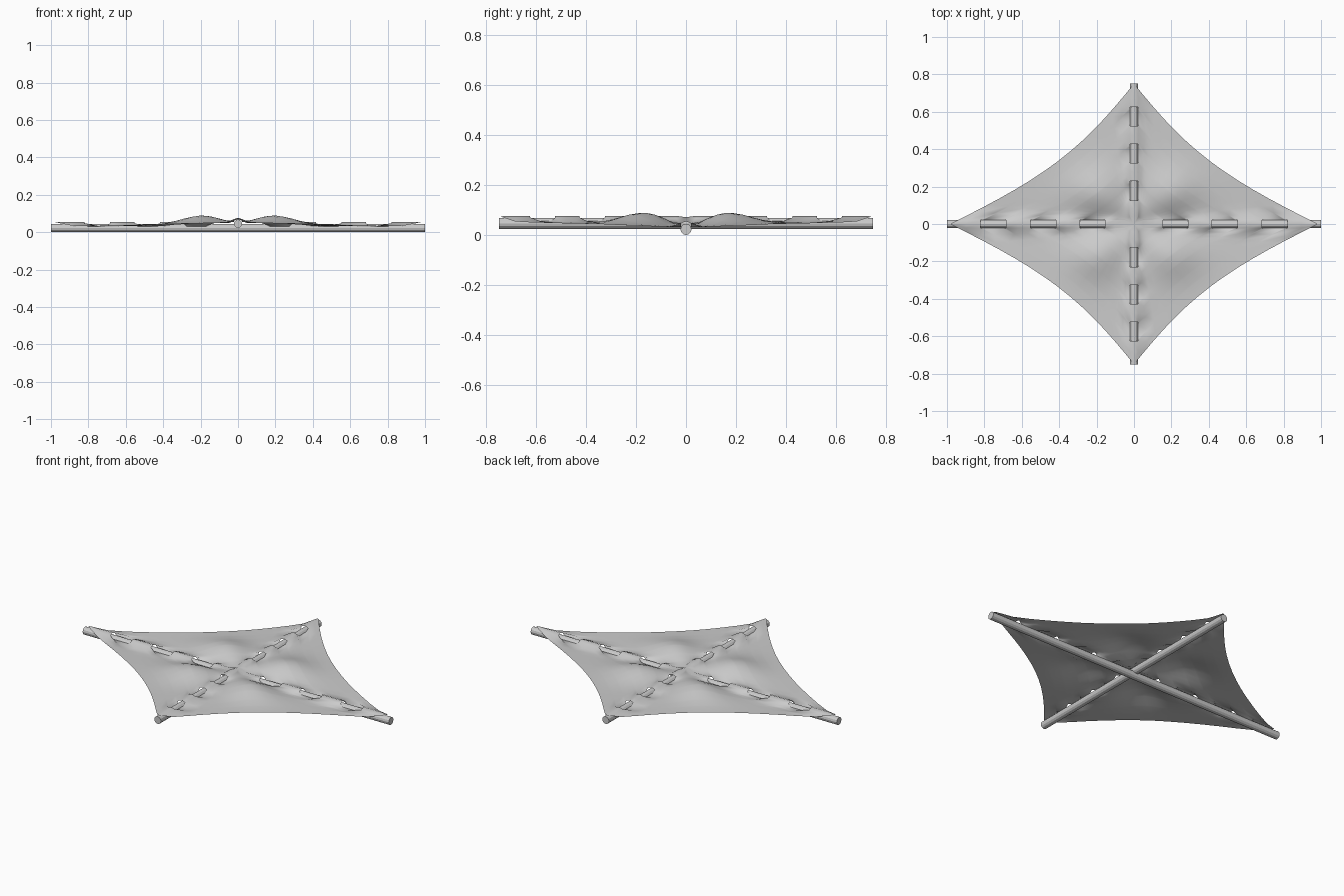
import bpy, bmesh
from math import sin, pi, exp

if "Cube" in bpy.data.objects:
    bpy.data.objects.remove(bpy.data.objects["Cube"])

R = 0.021            # rod radius, also half width of the slots in the cloth
M = 14               # divisions from one rod to the other


def rod(name, length, z, rot):
    bpy.ops.mesh.primitive_cylinder_add(vertices=12, radius=R + 0.001, depth=length,
                                        location=(0, 0, z), rotation=rot)
    bpy.context.object.name = name
    bpy.ops.object.shade_smooth_by_angle(angle=0.4)


# crossed rods
rod("long_rod", 2.0, 0.022, (0, pi / 2, 0))
rod("cross_rod", 1.5, 0.046, (pi / 2, 0, 0))


def stations(slots, first, tip):
    """Positions along a rod, as (distance, sleeve lift, inside a slot span)."""
    out = [(0, 1, False), (first, 1, False), (first * 2, 1, False)]
    for k, (a, b) in enumerate(slots):
        c = slots[k + 1][0] if k + 1 < len(slots) else tip
        out += [(a, 1, True), (a + 0.015, 0.1, True), (b - 0.015, 0.1, True),
                (b, 1, False), ((b + c) / 2, 1, False)]
    return out + [(tip, 0.9, False)]


xs = stations([(.155, .29), (.417, .553), (.685, .82)], 0.05, 0.975)
ys = stations([(.125, .23), (.325, .428), (.525, .625)], 0.042, 0.745)


def cloth_point(i, j):
    """Point of one quarter of the sail: layer i outward, step j from rod to rod."""
    x, lift, _ = xs[i]
    y = ys[i][0]
    if i == 0:
        return 0, 0, 0.071
    w = 0.004 if i == len(xs) - 1 else R
    t = min(max((j - 1) / M, 0), 1)
    bow = sin(pi * t) * (x / 0.975) ** 1.5
    px = w + (x - w) * (1 - t) - 0.085 * bow
    py = w + (y - w) * t - 0.037 * bow
    if j == 0:
        py = 0
    if j == M + 2:
        px = 0
    zx = 0.030 + lift * 0.026 * exp(-(py / 0.035) ** 2)
    zy = 0.054 + lift * 0.023 * exp(-(px / 0.035) ** 2)
    hump = 0.047 * exp(-((px - .2) / .15) ** 2 - ((py - .17) / .13) ** 2)
    return px, py, zx * (1 - t) + zy * t + hump * sin(pi * t) ** 0.7


# sail: four mirrored quarters with slots that show the rods
bm = bmesh.new()
for sx in (1, -1):
    for sy in (1, -1):
        g = []
        for i in range(len(xs)):
            row = []
            for j in range(M + 3):
                x, y, z = cloth_point(i, j)
                row.append(bm.verts.new((sx * x, sy * y, z)))
            g.append(row)
        for i in range(len(xs) - 1):
            for j in range(M + 2):
                if xs[i][2] and j in (0, M + 1):
                    continue
                f = [g[i][j], g[i + 1][j], g[i + 1][j + 1], g[i][j + 1]]
                bm.faces.new(f if sx * sy > 0 else f[::-1])
bmesh.ops.remove_doubles(bm, verts=bm.verts, dist=0.0005)
loose = [v for v in bm.verts if not v.link_faces]
bmesh.ops.delete(bm, geom=loose, context='VERTS')
for f in bm.faces:
    f.smooth = True
mesh = bpy.data.meshes.new("sail")
bm.to_mesh(mesh)
bm.free()
sail = bpy.data.objects.new("sail", mesh)
bpy.context.collection.objects.link(sail)
